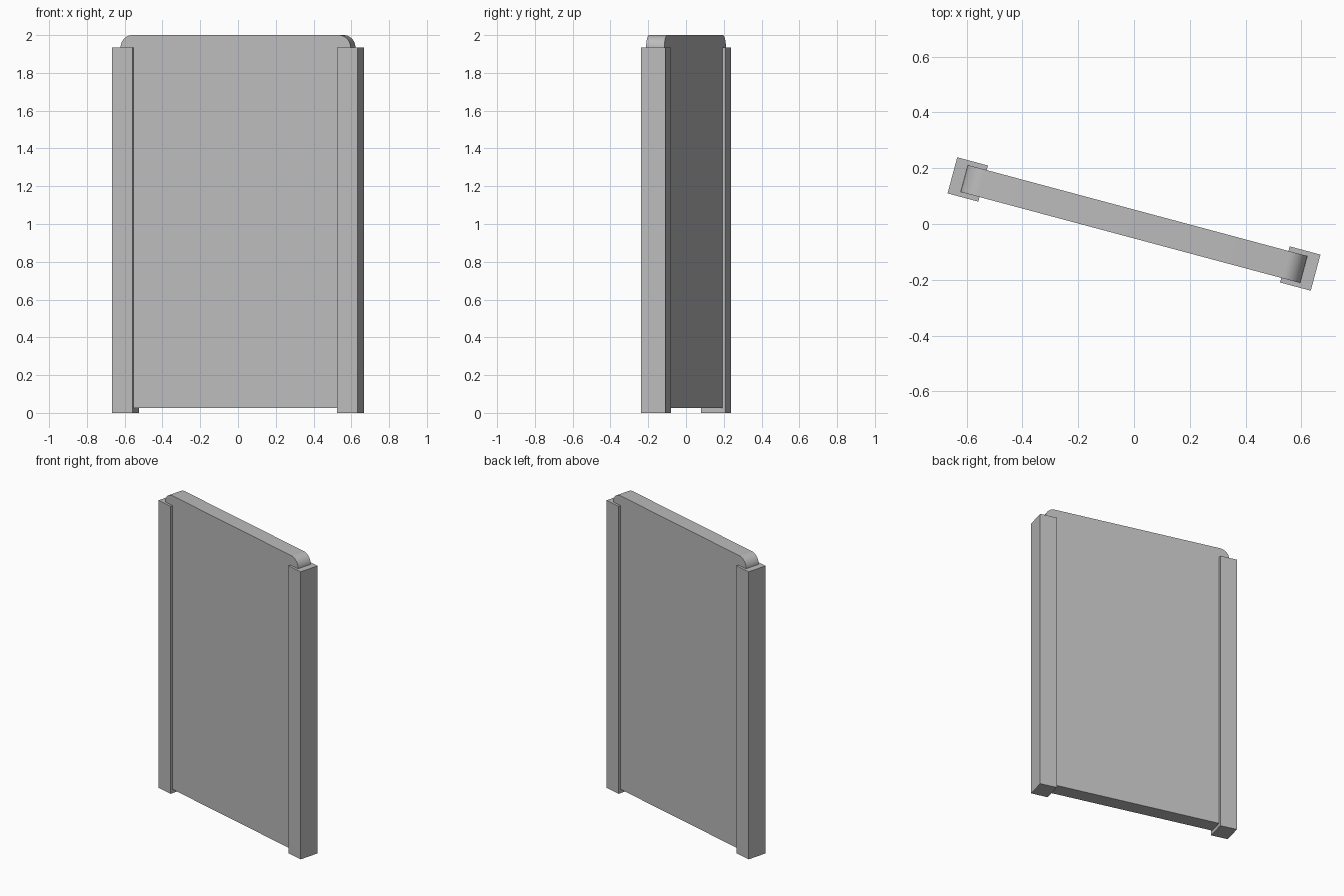
import bpy, bmesh, math
from mathutils import Matrix

cube = bpy.data.objects.get("Cube")
if cube:
    bpy.data.objects.remove(cube, do_unlink=True)

grey = bpy.data.materials.new("plain_grey")
grey.use_nodes = True
colour = (0.5, 0.5, 0.5, 1)
grey.diffuse_color = colour
grey.node_tree.nodes["Principled BSDF"].inputs["Base Color"].default_value = colour

TURN = Matrix.Rotation(math.radians(-15), 4, 'Z')


def extrude_outline(name, outline, y0, y1):
    """Extrude an x-z outline from y0 to y1, then turn it about z."""
    bm = bmesh.new()
    face = bm.faces.new([bm.verts.new((x, y0, z)) for x, z in outline])
    out = bmesh.ops.extrude_face_region(bm, geom=[face])
    verts = [v for v in out["geom"] if isinstance(v, bmesh.types.BMVert)]
    bmesh.ops.translate(bm, verts=verts, vec=(0, y1 - y0, 0))
    bmesh.ops.recalc_face_normals(bm, faces=bm.faces)
    bm.transform(TURN)
    mesh = bpy.data.meshes.new(name)
    bm.to_mesh(mesh)
    bm.free()
    mesh.materials.append(grey)
    obj = bpy.data.objects.new(name, mesh)
    bpy.context.collection.objects.link(obj)
    return obj


# Panel with rounded top corners
HALF, BOTTOM, TOP, RADIUS, STEPS = 0.63, 0.025, 2.0, 0.065, 10
arc = [(HALF - RADIUS + RADIUS * math.cos(a), TOP - RADIUS + RADIUS * math.sin(a))
       for a in (math.pi / 2 * i / STEPS for i in range(STEPS + 1))]
right = [(HALF, BOTTOM)] + arc
panel = extrude_outline("panel", right + [(-x, z) for x, z in reversed(right)], -0.05, 0.05)

# Side posts gripping the panel edges
for name, side in (("left_post", 1), ("right_post", -1)):
    inner, outer = 0.56 * side, 0.674 * side
    extrude_outline(name, [(inner, 0), (outer, 0), (outer, 1.935), (inner, 1.935)], -0.067, 0.067)

# Smooth the rounded corners only
bpy.ops.object.select_all(action='DESELECT')
panel.select_set(True)
bpy.context.view_layer.objects.active = panel
bpy.ops.object.shade_smooth_by_angle(angle=math.radians(30))
